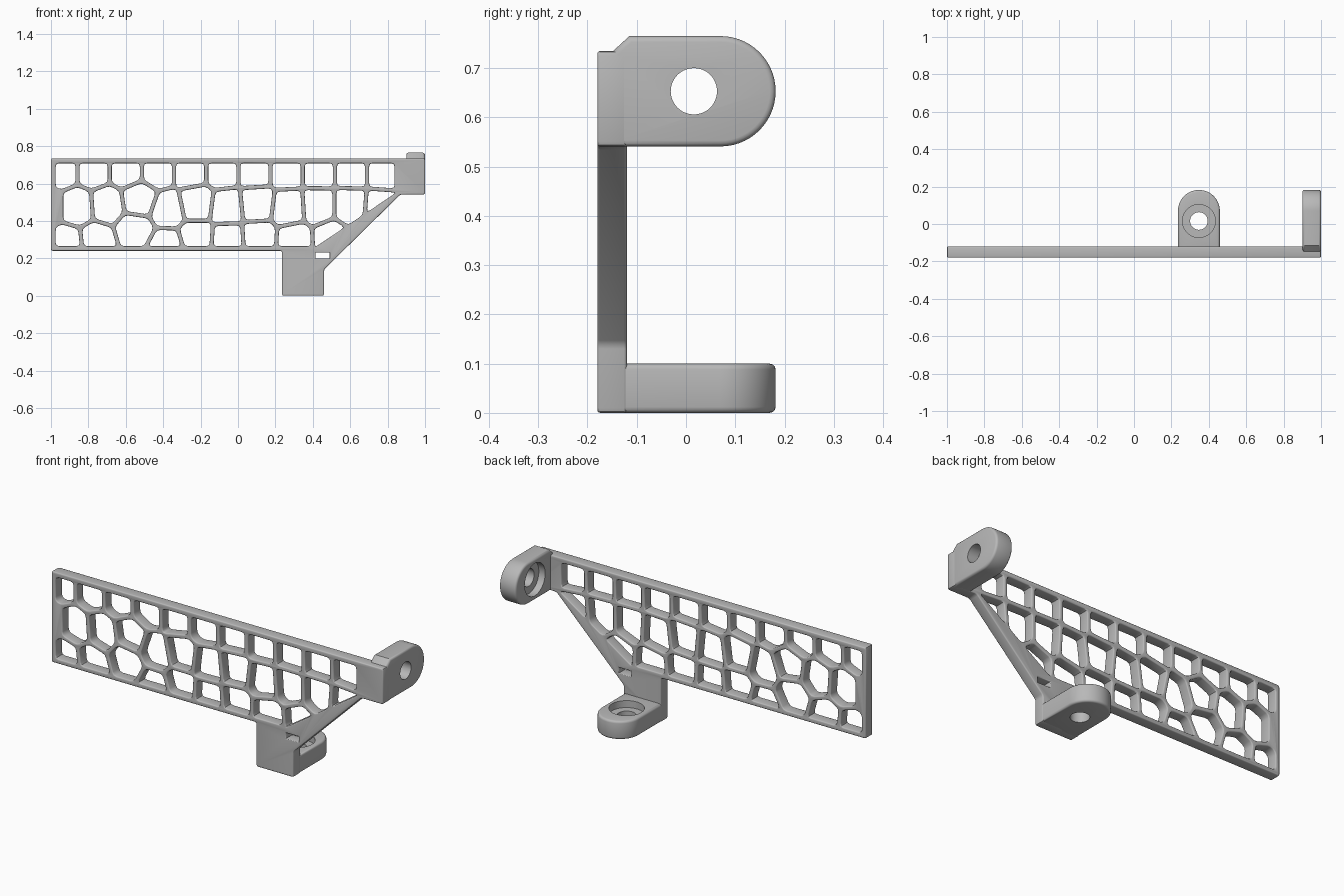
import bpy, bmesh, math
from mathutils import Matrix, Vector

cube = bpy.data.objects.get("Cube")
if cube:
    bpy.data.objects.remove(cube)

grey = bpy.data.materials.new("plain grey")
grey.use_nodes = True
colour = (0.48, 0.48, 0.48, 1)
grey.diffuse_color = colour
for node in grey.node_tree.nodes:
    if node.type == 'BSDF_PRINCIPLED':
        node.inputs["Base Color"].default_value = colour
        node.inputs["Roughness"].default_value = 0.6


def link(name, data):
    ob = bpy.data.objects.new(name, data)
    bpy.context.scene.collection.objects.link(ob)
    return ob


def bake(ob):
    """Evaluated mesh of an object, which is then removed."""
    bpy.context.view_layer.update()
    dg = bpy.context.evaluated_depsgraph_get()
    mesh = bpy.data.meshes.new_from_object(ob.evaluated_get(dg))
    bpy.data.objects.remove(ob)
    return mesh


def tidy(mesh, matrix=None):
    bm = bmesh.new()
    bm.from_mesh(mesh)
    bmesh.ops.remove_doubles(bm, verts=bm.verts, dist=1e-5)
    if matrix:
        bm.transform(matrix)
    bmesh.ops.recalc_face_normals(bm, faces=bm.faces)
    bm.to_mesh(mesh)
    bm.free()


def slab(loops, thickness, bevel):
    """Flat outline with holes, given thickness and rounded edges."""
    cu = bpy.data.curves.new("outline", 'CURVE')
    cu.dimensions = '2D'
    cu.fill_mode = 'BOTH'
    cu.extrude = thickness / 2 - bevel
    cu.bevel_depth = bevel
    cu.bevel_resolution = 2
    cu.offset = -bevel
    for loop in loops:
        sp = cu.splines.new('POLY')
        sp.points.add(len(loop) - 1)
        for pt, p in zip(sp.points, loop):
            pt.co = (p[0], p[1], 0, 1)
        sp.use_cyclic_u = True
    mesh = bake(link("outline", cu))
    tidy(mesh)
    return mesh


def finish(name, mesh, u, v, w, at):
    """Place a slab by its three axes and origin, then shade it."""
    m = Matrix((u, v, w)).transposed().to_4x4()
    m.translation = at
    tidy(mesh, m)
    mesh.materials.clear()
    mesh.materials.append(grey)
    mesh.name = name
    ob = link(name, mesh)
    bpy.ops.object.select_all(action='DESELECT')
    ob.select_set(True)
    bpy.context.view_layer.objects.active = ob
    bpy.ops.object.shade_smooth_by_angle(angle=math.radians(40))
    return ob


def rounded(poly, r):
    """Replace every corner with a short curve."""
    out = []
    for i, p in enumerate(poly):
        a, b = poly[i - 1], poly[(i + 1) % len(poly)]
        s = p + (a - p).normalized() * min(r, 0.4 * (a - p).length)
        e = p + (b - p).normalized() * min(r, 0.4 * (b - p).length)
        out += [s, s / 4 + p / 2 + e / 4, e]
    return out


def clip(poly, point, normal):
    """Keep the part of a polygon behind a line."""
    out = []
    for i, b in enumerate(poly):
        a = poly[i - 1]
        da, db = (a - point).dot(normal), (b - point).dot(normal)
        if da * db < 0:
            out.append(a.lerp(b, da / (da - db)))
        if db <= 0:
            out.append(b)
    return out


def simplified(poly):
    return [p for i, p in enumerate(poly) if (p - poly[i - 1]).length > 0.006]


def area(poly):
    return abs(sum(poly[i - 1].cross(p) for i, p in enumerate(poly))) / 2


def vecs(*pairs):
    return [Vector(p) for p in pairs]


# Cell centres of the lattice: a regular top row and two loose rows
top_row = [Vector((-0.944 + 0.172 * i, 0.676)) for i in range(11)]
middle_row = vecs((-.86, .473), (-.70, .484), (-.53, .51), (-.377, .457),
                  (-.222, .489), (-.06, .468), (.10, .484), (.27, .463),
                  (.43, .473), (.60, .473), (.76, .46))
bottom_row = vecs((-.917, .281), (-.757, .297), (-.553, .356), (-.382, .265),
                  (-.222, .313), (-.056, .302), (.11, .313), (.302, .302),
                  (.495, .313))
seeds = top_row + middle_row + bottom_row
solid_seed = Vector((-1.03, .473))
window = vecs((-.975, .265), (.42, .265), (.837, .545), (.837, .708),
              (-.975, .708))
half_rib = 0.011

# Lattice panel with its diagonal strut, foot plate and cable slot
holes = []
for s in seeds:
    cell = window
    for o in seeds + [solid_seed]:
        if o != s:
            n = (o - s).normalized()
            cell = clip(cell, (s + o) / 2 - n * half_rib, n)
    cell = simplified(cell)
    if len(cell) > 2 and area(cell) > 0.001:
        holes.append(rounded(cell, 0.018))
outline = vecs((-1, .24), (.235, .24), (.235, 0), (.46, 0), (.46, .14),
               (.868, .541), (1, .541), (1, .735), (-1, .735))
slot = vecs((.415, .2), (.49, .2), (.49, .23), (.415, .23))
panel = slab([rounded(outline, 0.01)] + holes + [slot], 0.06, 0.006)
finish("lattice_panel", panel, (1, 0, 0), (0, 0, 1), (0, -1, 0), (0, -.15, 0))


def cylinder(radius, low, high, u):
    bm = bmesh.new()
    bmesh.ops.create_cone(bm, cap_ends=True, segments=48, radius1=radius,
                          radius2=radius, depth=high - low,
                          matrix=Matrix.Translation((u, 0, (low + high) / 2)))
    mesh = bpy.data.meshes.new("cutter")
    bm.to_mesh(mesh)
    bm.free()
    ob = link("cutter", mesh)
    ob.hide_render = True
    return ob


def lug(name, root, u, v, w, at):
    """Round-ended mounting tab with a counterbored screw hole."""
    r = 0.112
    arc = [Vector((0.07 + r * math.cos(t), r * math.sin(t)))
           for t in (math.pi * (i / 28 - 0.5) for i in range(29))]
    ob = link(name, slab([arc + root], 0.1, 0.012))
    cutters = [cylinder(0.047, -.1, .1, 0.016), cylinder(0.088, .012, .1, 0.016)]
    for c in cutters:
        mod = ob.modifiers.new("screw hole", 'BOOLEAN')
        mod.operation = 'DIFFERENCE'
        mod.solver = 'EXACT'
        mod.object = c
    mesh = bake(ob)
    for c in cutters:
        bpy.data.objects.remove(c)
    return finish(name, mesh, u, v, w, at)


# Foot tab lies flat, ear tab stands upright at the end
lug("foot_tab", vecs((-.15, .112), (-.15, -.112)),
    (0, 1, 0), (1, 0, 0), (0, 0, 1), (.347, 0, .05))
lug("ear_tab", vecs((-.115, .112), (-.15, .08), (-.15, -.112)),
    (0, 1, 0), (0, 0, 1), (-1, 0, 0), (.95, 0, .653))
